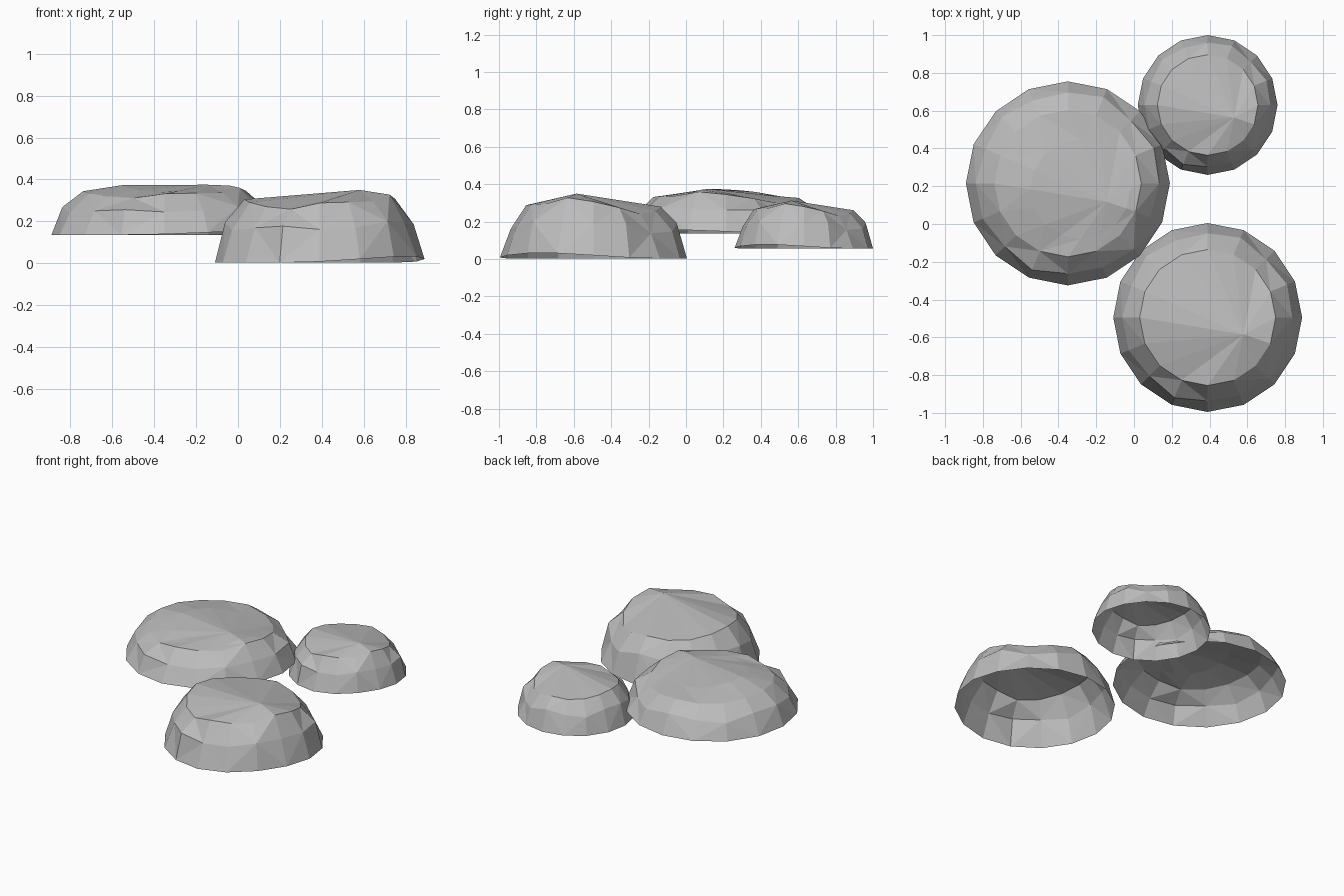
import bpy, bmesh, math, random

cube = bpy.data.objects.get("Cube")
if cube:
    bpy.data.objects.remove(cube, do_unlink=True)

random.seed(4)
SIDES = 16

stone = bpy.data.materials.new("stone_grey")
stone.use_nodes = True
stone.diffuse_color = (0.5, 0.5, 0.5, 1)
stone.node_tree.nodes["Principled BSDF"].inputs["Base Color"].default_value = (0.5, 0.5, 0.5, 1)
stone.node_tree.nodes["Principled BSDF"].inputs["Roughness"].default_value = 0.9

# Shoulder heights around the rock, counter-clockwise from +x
SHOULDER = [.312, .28, .245, .262, .285, .28, .285, .30,
            .31, .295, .275, .263, .293, .297, .30, .333]
PEAK = (0.19, -0.09, 0.355)


def ring(bm, radius, height):
    """One ring of vertices; radius and height are functions of the side number."""
    verts = []
    for i in range(SIDES):
        a = math.tau * i / SIDES
        r = radius(i)
        verts.append(bm.verts.new((r * math.cos(a), r * math.sin(a), height(i))))
    return verts


def bridge(bm, low, high, turn):
    """Join two rings with triangles whose diagonals alternate."""
    for i in range(SIDES):
        j = (i + 1) % SIDES
        a, b, c, d = low[i], low[j], high[j], high[i]
        if (i + turn) % 2:
            bm.faces.new((a, b, c))
            bm.faces.new((a, c, d))
        else:
            bm.faces.new((a, b, d))
            bm.faces.new((b, c, d))


def make_rock(name, location, scale, bumpy=False):
    bm = bmesh.new()
    # Open rim, slightly lifted at the front right
    rim = ring(bm, lambda i: 0.5,
               lambda i: 0.008 + 0.03 * max(0, math.cos(math.tau * (i - 14.5) / SIDES)) ** 3)
    # Steep wall, then the shoulder where the top begins
    wall = ring(bm, lambda i: 0.448 + 0.012 * math.sin(i * 2.4),
                lambda i: 0.55 * SHOULDER[i] + 0.02 + 0.02 * math.sin(i * 1.9))
    shoulder = ring(bm, lambda i: 0.36, lambda i: SHOULDER[i])
    bridge(bm, rim, wall, 0)
    bridge(bm, wall, shoulder, 1)
    peak = bm.verts.new(PEAK)
    top = shoulder
    if bumpy:
        # Extra ring of small bumps, swelling on the left end
        top = []
        for i, v in enumerate(shoulder):
            p = v.co.lerp(peak.co, 0.32)
            swell = 0.022 * max(0, -math.cos(math.tau * i / SIDES))
            p.z += swell + random.uniform(-0.004, 0.01)
            top.append(bm.verts.new(p))
        bridge(bm, shoulder, top, 0)
    for i in range(SIDES):
        bm.faces.new((top[i], top[(i + 1) % SIDES], peak))
    mesh = bpy.data.meshes.new(name)
    bm.to_mesh(mesh)
    bm.free()
    mesh.materials.append(stone)
    obj = bpy.data.objects.new(name, mesh)
    obj.location = location
    obj.scale = scale
    bpy.context.collection.objects.link(obj)


make_rock("front_rock", (0.39, -0.495, -0.005), (1, 1, 1))
make_rock("small_back_rock", (0.39, 0.63, 0.05), (0.74, 0.74, 0.74))
make_rock("wide_rock", (-0.35, 0.215, 0.13), (1.08, 1.08, 0.69), bumpy=True)
